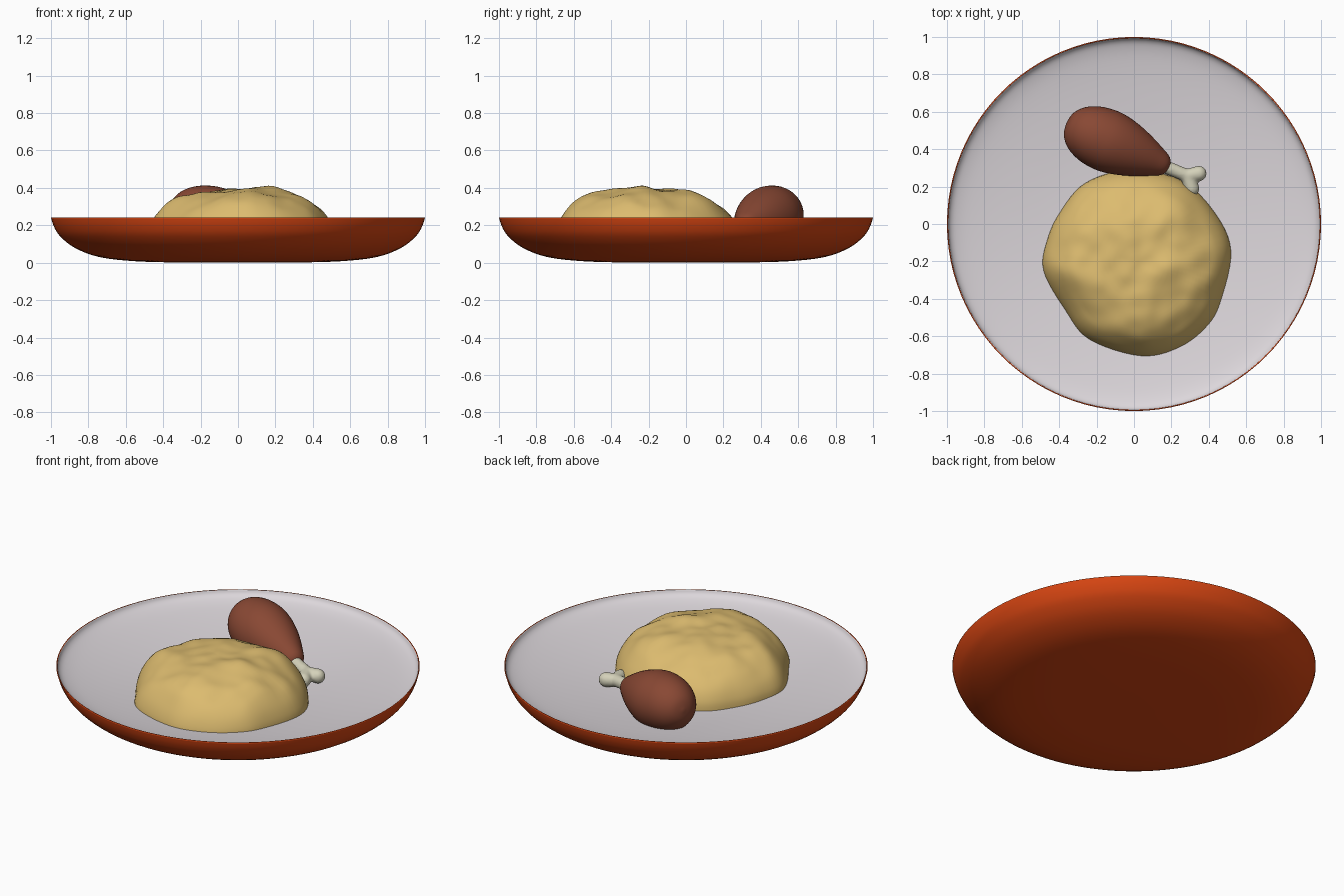
import bpy, bmesh, math
from mathutils import Vector, noise

if "Cube" in bpy.data.objects:
    bpy.data.objects.remove(bpy.data.objects["Cube"])


def material(name, rgb):
    m = bpy.data.materials.new(name)
    m.diffuse_color = (*rgb, 1)
    m.use_nodes = True
    m.node_tree.nodes["Principled BSDF"].inputs["Base Color"].default_value = m.diffuse_color
    return m


ORANGE = material("orange_red_glaze", (0.68, 0.06, 0.006))
WHITE = material("white_glaze", (0.72, 0.68, 0.71))
MASH = material("mashed_yellow", (0.72, 0.50, 0.16))
MEAT = material("roast_brown", (0.25, 0.065, 0.034))
BONE = material("bone_cream", (0.66, 0.64, 0.49))


def make_object(name, bm, *mats):
    bmesh.ops.recalc_face_normals(bm, faces=bm.faces)
    for f in bm.faces:
        f.smooth = True
    me = bpy.data.meshes.new(name)
    bm.to_mesh(me)
    bm.free()
    ob = bpy.data.objects.new(name, me)
    for m in mats:
        me.materials.append(m)
    bpy.context.collection.objects.link(ob)
    return ob


def spline(pts, n, closed=False):
    """Catmull-Rom curve through the points."""
    pts = [Vector(p) for p in pts]
    k = len(pts)
    get = (lambda i: pts[i % k]) if closed else (lambda i: pts[max(0, min(k - 1, i))])
    out = []
    for i in range(k if closed else k - 1):
        a, b, c, d = (get(i + j) for j in (-1, 0, 1, 2))
        for j in range(n):
            t = j / n
            out.append(0.5 * (2 * b + (c - a) * t + (2 * a - 5 * b + 4 * c - d) * t * t
                              + (3 * b - a - 3 * c + d) * t ** 3))
    return out if closed else out + [pts[-1]]


def skin(bm, rings, mat_rule=lambda i: 0):
    """Bridge rings of coordinates; a ring of one point makes a pole."""
    vs = [[bm.verts.new(p) for p in r] for r in rings]
    for i in range(len(vs) - 1):
        a, b = vs[i], vs[i + 1]
        n = max(len(a), len(b))
        for j in range(n):
            k = (j + 1) % n
            if len(a) == 1:
                q = (a[0], b[j], b[k])
            elif len(b) == 1:
                q = (a[j], a[k], b[0])
            else:
                q = (a[j], a[k], b[k], b[j])
            bm.faces.new(q).material_index = mat_rule(i)


def lathe(bm, profile, start, axis, segs, mat_rule=lambda i: 0):
    """Profile of (radius, distance) revolved round an axis."""
    axis = Vector(axis).normalized()
    rot = axis.to_track_quat('Z', 'Y')
    rings = []
    for r, t in profile:
        c = Vector(start) + axis * t
        if r < 1e-4:
            rings.append([c])
        else:
            rings.append([c + rot @ Vector((r * math.cos(a), r * math.sin(a), 0))
                          for a in (2 * math.pi * j / segs for j in range(segs))])
    skin(bm, rings, mat_rule)


# Plate: orange outside, white dished inside
outer = spline([(0, 0), (0.3, 0.001), (0.55, 0.008), (0.74, 0.03), (0.87, 0.078),
                (0.95, 0.14), (0.985, 0.195), (1.0, 0.243)], 4)
inner = spline([(0.994, 0.243), (0.982, 0.222), (0.95, 0.204), (0.87, 0.184),
                (0.7, 0.158), (0.45, 0.13), (0.2, 0.115), (0, 0.112)], 4)
bm = bmesh.new()
lathe(bm, outer + inner, (0, 0, 0), (0, 0, 1), 96, lambda i: int(i >= len(outer)))
plate = make_object("plate", bm, ORANGE, WHITE)

# Lumpy mound of mash: outline scaled inward under a domed profile
outline = spline([(-.02, .29), (-.26, .22), (-.395, .065), (-.465, -.085), (-.485, -.25),
                  (-.37, -.46), (-.24, -.62), (.04, -.71), (.25, -.66), (.4, -.54),
                  (.47, -.4), (.52, -.14), (.43, .065), (.25, .235)], 6, True)
dome = spline([(1, 0.11), (0.985, 0.17), (0.92, 0.238), (0.8, 0.305), (0.65, 0.353),
               (0.45, 0.38), (0.2, 0.388), (0, 0.39)], 5)
centre = Vector((0.02, -0.21))
rings = []
for s, z in dome:
    ring = []
    for p in (outline if s > 1e-4 else [centre]):
        q = centre + (p - centre) * s
        fade = min(1, (1 - s) * 5)
        lump = 0.026 * noise.noise(Vector((q.x * 5, q.y * 5, 1.7)))
        lump += 0.010 * noise.noise(Vector((q.x * 11, q.y * 11, 4.2)))
        lump += 0.022 * math.exp(-((q.x - .14) ** 2 + (q.y + .26) ** 2) / .006)
        ring.append((q.x, q.y, z + lump * fade))
    rings.append(ring)
bm = bmesh.new()
skin(bm, rings)
mound = make_object("mash_mound", bm, MASH)

# Drumstick meat, sloping down toward the bone
start = Vector((-0.352, 0.535, 0.275))
axis = Vector((0.92, -0.394, -0.14)).normalized()
meat = spline([(0, -0.01), (0.065, 0.004), (0.118, 0.05), (0.152, 0.12), (0.166, 0.2),
               (0.164, 0.27), (0.147, 0.35), (0.12, 0.43), (0.085, 0.51),
               (0.05, 0.575), (0, 0.6)], 4)
bm = bmesh.new()
lathe(bm, meat, start, axis, 48)
make_object("drumstick_meat", bm, MEAT)

# Bone: shaft forking into two knuckles, fused by remeshing
bm = bmesh.new()


def chain(a, b, r0, r1, n=9):
    for i in range(n):
        t = i / (n - 1)
        r = r0 + (r1 - r0) * t
        g = bmesh.ops.create_icosphere(bm, subdivisions=3, radius=r)
        bmesh.ops.translate(bm, verts=g["verts"], vec=Vector(a).lerp(Vector(b), t))


neck = (0.285, 0.258, 0.178)
chain((0.12, 0.325, 0.20), neck, 0.037, 0.036)
chain(neck, (0.347, 0.27, 0.172), 0.037, 0.042, 6)
chain(neck, (0.308, 0.19, 0.168), 0.037, 0.042, 6)
bone = make_object("drumstick_bone", bm, BONE)
rm = bone.modifiers.new("fuse", 'REMESH')
rm.mode = 'VOXEL'
rm.voxel_size = 0.008
rm.use_smooth_shade = True
sm = bone.modifiers.new("soften", 'SMOOTH')
sm.factor = 0.5
sm.iterations = 8

# Keep the rim crisp
for ob in bpy.context.view_layer.objects:
    ob.select_set(ob == plate)
bpy.context.view_layer.objects.active = plate
bpy.ops.object.shade_smooth_by_angle(angle=math.radians(40))
